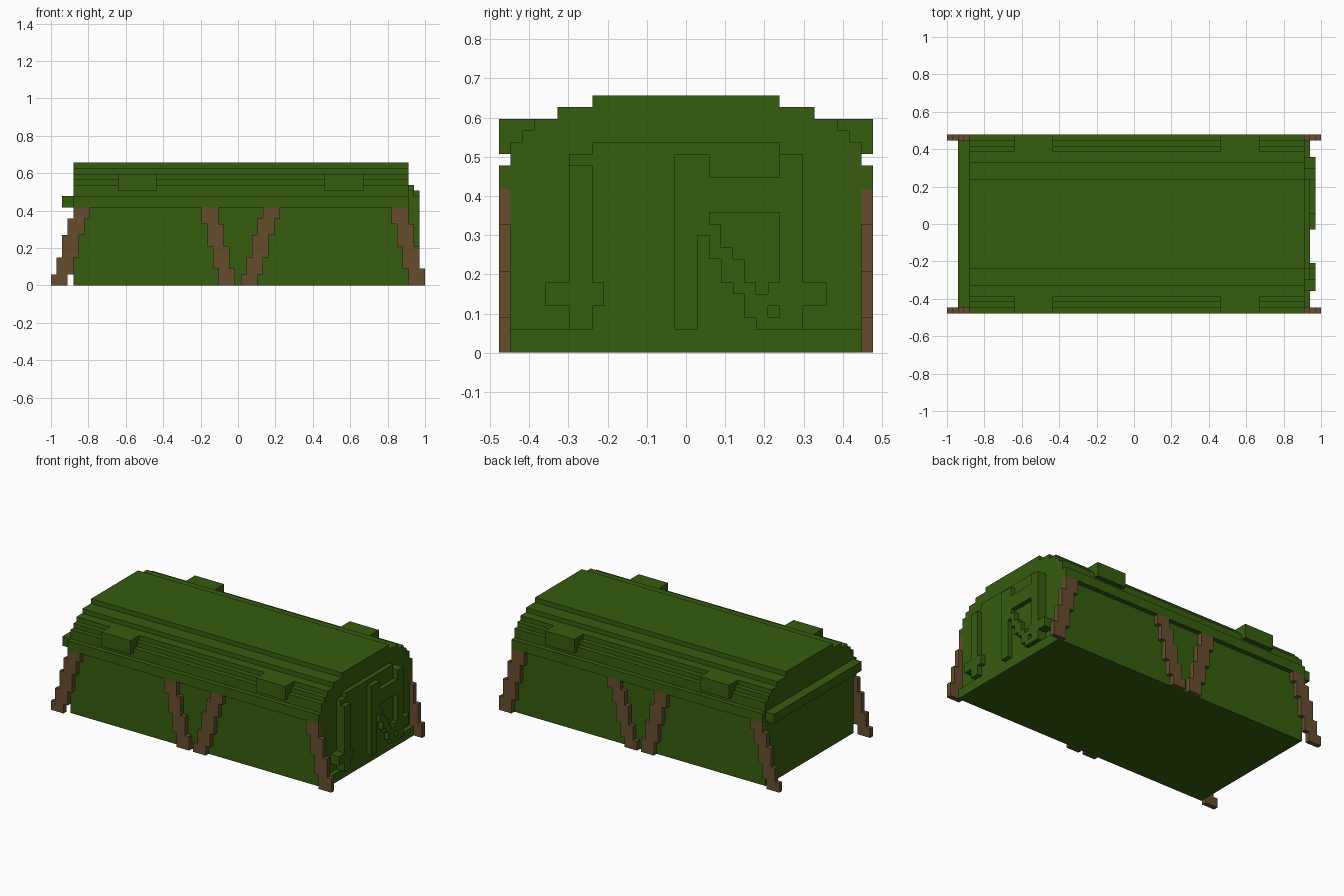
import bpy, bmesh
from mathutils import Vector

U = 2 / 67  # one block; all sizes below are in blocks

cube = bpy.data.objects.get("Cube")
if cube:
    bpy.data.objects.remove(cube, do_unlink=True)


def material(name, rgb):
    m = bpy.data.materials.new(name)
    m.use_nodes = True
    m.diffuse_color = (*rgb, 1)
    m.node_tree.nodes["Principled BSDF"].inputs["Base Color"].default_value = (*rgb, 1)
    return m


GREEN = material("dark green", (0.037, 0.107, 0.005))
BROWN = material("brown", (0.130, 0.076, 0.028))


def prism(name, outline, start, end, axis, mat):
    """Extrude an outline along x (points are y, z) or along y (points are x, z)."""
    bm = bmesh.new()
    if axis == "x":
        pts = [(start - 33.5, a, z) for a, z in outline]
        move = Vector((end - start, 0, 0))
    else:
        pts = [(a - 33.5, start, z) for a, z in outline]
        move = Vector((0, end - start, 0))
    face = bm.faces.new([bm.verts.new(Vector(p) * U) for p in pts])
    side = bmesh.ops.extrude_face_region(bm, geom=[face])
    new = [v for v in side["geom"] if isinstance(v, bmesh.types.BMVert)]
    bmesh.ops.translate(bm, verts=new, vec=move * U)
    bmesh.ops.recalc_face_normals(bm, faces=bm.faces)
    mesh = bpy.data.meshes.new(name)
    bm.to_mesh(mesh)
    bm.free()
    mesh.materials.append(mat)
    obj = bpy.data.objects.new(name, mesh)
    bpy.context.collection.objects.link(obj)
    return obj


def rect(a0, a1, z0, z1):
    return [(a0, z0), (a1, z0), (a1, z1), (a0, z1)]


def mirrored(half):
    return half + [(-a, z) for a, z in reversed(half)]


# Crate body with stepped lid
prism("crate_body", mirrored([
    (15, 0), (15, 14), (16, 14), (16, 16), (15, 16), (15, 18), (14, 18), (14, 19),
    (13, 19), (13, 20), (11, 20), (11, 21), (8, 21), (8, 22)]), 4, 64, "x", GREEN)

# Clasps on both long sides of the lid, fitted over its steps
for side, sy in (("front", -1), ("back", 1)):
    for end, x0 in (("right", 12), ("left", 49)):
        shape = [(13, 20), (13, 19), (14, 19), (14, 18), (15, 18), (15, 17), (16, 17), (16, 20)]
        prism(f"{side}_{end}_clasp", [(sy * y, z) for y, z in shape], x0, x0 + 7, "x", GREEN)

# Grab bar on the plain end
prism("end_grab_bar", rect(-15, 15, 14, 16), 2, 4, "x", GREEN)

# Sill and door panel on the decorated end
prism("end_sill", rect(-15, 15, 0, 2), 64, 65, "x", GREEN)
prism("end_panel", mirrored([(10, 2), (10, 17), (8, 17), (8, 18)]), 64, 65, "x", GREEN)

# Raised strap with a cross tab
prism("end_strap", [(-10, 2), (-8, 2), (-8, 4), (-7, 4), (-7, 6), (-8, 6), (-8, 16),
                    (-10, 16), (-10, 6), (-10, 4)], 65, 66, "x", GREEN)
prism("strap_tab", rect(-12, -10, 4, 6), 64, 66, "x", GREEN)

# Raised post with a tab, and the stepped brace beside it
prism("end_post", rect(8, 10, 2, 17), 65, 66, "x", GREEN)
prism("post_tab", rect(10, 12, 4, 6), 64, 66, "x", GREEN)
prism("end_brace", [
    (-1, 2), (1, 2), (1, 10), (2, 10), (2, 8), (3, 8), (3, 6), (4, 6), (4, 5),
    (5, 5), (5, 3), (6, 3), (6, 2), (8, 2), (8, 3), (7, 3), (7, 4), (8, 4), (8, 6),
    (7, 6), (7, 5), (6, 5), (6, 6), (5, 6), (5, 8), (4, 8), (4, 9), (3, 9), (3, 11),
    (2, 11), (2, 12), (8, 12), (8, 15), (2, 15), (2, 17), (-1, 17)], 65, 66, "x", GREEN)

# Stepped slanting legs: name, foot position, lean per step, step heights
FIVE = [0, 2, 5, 9, 12, 14]
FOUR = [0, 3, 7, 11, 14]
LEGS = [("outer_right", 0, 1, FIVE), ("middle_right", 30, -1, FOUR),
        ("middle_left", 34, 1, FIVE), ("outer_left", 64, -1, FOUR)]
for name, foot, lean, steps in LEGS:
    left = []
    for i, (z0, z1) in enumerate(zip(steps, steps[1:])):
        x = foot + lean * i
        left += [(x, z0), (x, z1)]
    outline = left + [(x + 3, z) for x, z in reversed(left)]
    for side, y0 in (("front", -16), ("back", 15)):
        prism(f"{side}_{name}_leg", outline, y0, y0 + 1, "y", BROWN)
